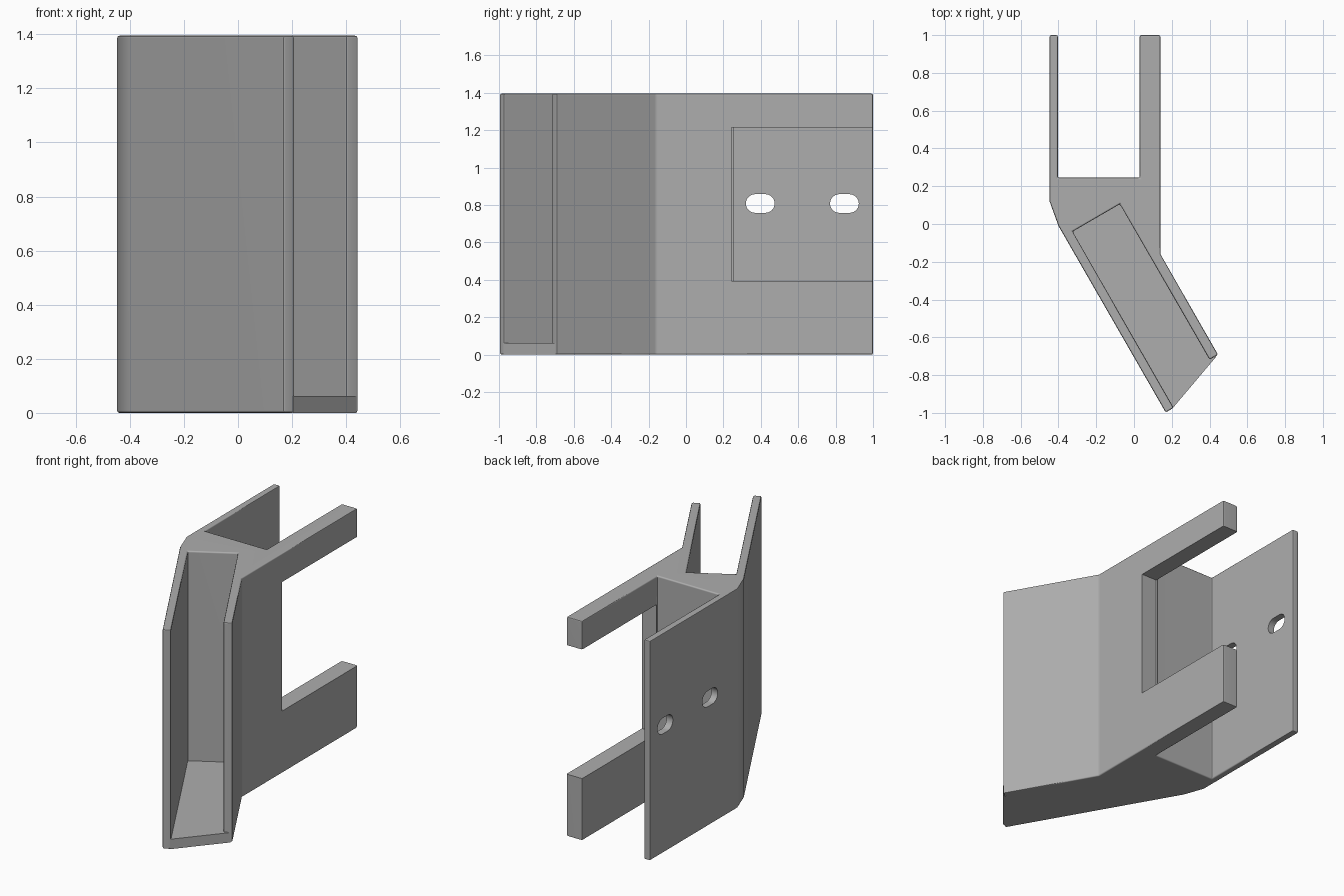
import bpy, bmesh, math

if "Cube" in bpy.data.objects:
    bpy.data.objects.remove(bpy.data.objects["Cube"])

HEIGHT = 1.395
FLOOR = 0.063

grey = bpy.data.materials.new("mid grey")
grey.diffuse_color = (0.42, 0.42, 0.42, 1)
grey.use_nodes = True
grey.node_tree.nodes["Principled BSDF"].inputs["Base Color"].default_value = grey.diffuse_color


def prism(name, points, low, high, axis="z"):
    """Extrude a closed outline along z, or a (y, z) outline along x."""
    bm = bmesh.new()
    place = (lambda p: (p[0], p[1], low)) if axis == "z" else (lambda p: (low, p[0], p[1]))
    face = bm.faces.new([bm.verts.new(place(p)) for p in points])
    grown = bmesh.ops.extrude_face_region(bm, geom=[face])
    move = (0, 0, high - low) if axis == "z" else (high - low, 0, 0)
    bmesh.ops.translate(bm, vec=move,
                        verts=[g for g in grown["geom"] if isinstance(g, bmesh.types.BMVert)])
    bmesh.ops.recalc_face_normals(bm, faces=bm.faces)
    mesh = bpy.data.meshes.new(name)
    bm.to_mesh(mesh)
    bm.free()
    mesh.materials.append(grey)
    obj = bpy.data.objects.new(name, mesh)
    bpy.context.collection.objects.link(obj)
    return obj


def activate(obj):
    bpy.ops.object.select_all(action="DESELECT")
    obj.select_set(True)
    bpy.context.view_layer.objects.active = obj


def cut(obj, cutter):
    cutter.hide_render = True
    mod = obj.modifiers.new("cut", "BOOLEAN")
    mod.operation = "DIFFERENCE"
    mod.solver = "EXACT"
    mod.object = cutter
    activate(obj)
    bpy.ops.object.modifier_apply(modifier=mod.name)
    bpy.data.objects.remove(cutter)


# Bracket walls: straight fork at the back, angled channel at the front
bracket = prism("bracket_walls", [
    (-0.447, 1.0), (-0.447, 0.12), (-0.40, -0.01), (0.168, -0.998), (0.21, -0.973),
    (-0.325, -0.04), (-0.075, 0.105), (0.40, -0.718), (0.445, -0.692),
    (0.14, -0.16), (0.14, 1.0), (0.03, 1.0), (0.03, 0.245),
    (-0.403, 0.245), (-0.403, 1.0)], 0, HEIGHT)
bevel = bracket.modifiers.new("rounded edges", "BEVEL")
bevel.width = 0.009
bevel.segments = 2
bevel.limit_method = "ANGLE"
bevel.angle_limit = math.radians(25)
activate(bracket)
bpy.ops.object.modifier_apply(modifier=bevel.name)

# Window that splits the right wall into two arms
cut(bracket, prism("window_cutter", [
    (0.243, 0.395), (1.1, 0.395), (1.1, 1.215), (0.243, 1.215)], 0.0299, 0.3, "x"))

# Two rounded screw slots through the left wall
for y in (0.397, 0.847):
    outline = []
    for i in range(26):
        side = 1 if i < 13 else -1
        a = math.radians(-90 + 15 * (i if i < 13 else i - 1))
        outline.append((y + side * 0.027 + 0.05 * math.cos(a), 0.808 + 0.05 * math.sin(a)))
    cut(bracket, prism("slot_cutter", outline, -0.6, -0.3, "x"))

# Floor of the angled channel
floor = prism("channel_floor", [
    (-0.345, -0.035), (-0.07, 0.125), (0.415, -0.71), (0.438, -0.699),
    (0.205, -0.975), (0.19, -0.975)], 0, FLOOR)

# Smooth rounded edges while keeping the large faces flat
for obj in (bracket, floor):
    activate(obj)
    bpy.ops.object.shade_smooth_by_angle(angle=math.radians(40))
    weighted = obj.modifiers.new("flat faces", "WEIGHTED_NORMAL")
    weighted.keep_sharp = True
